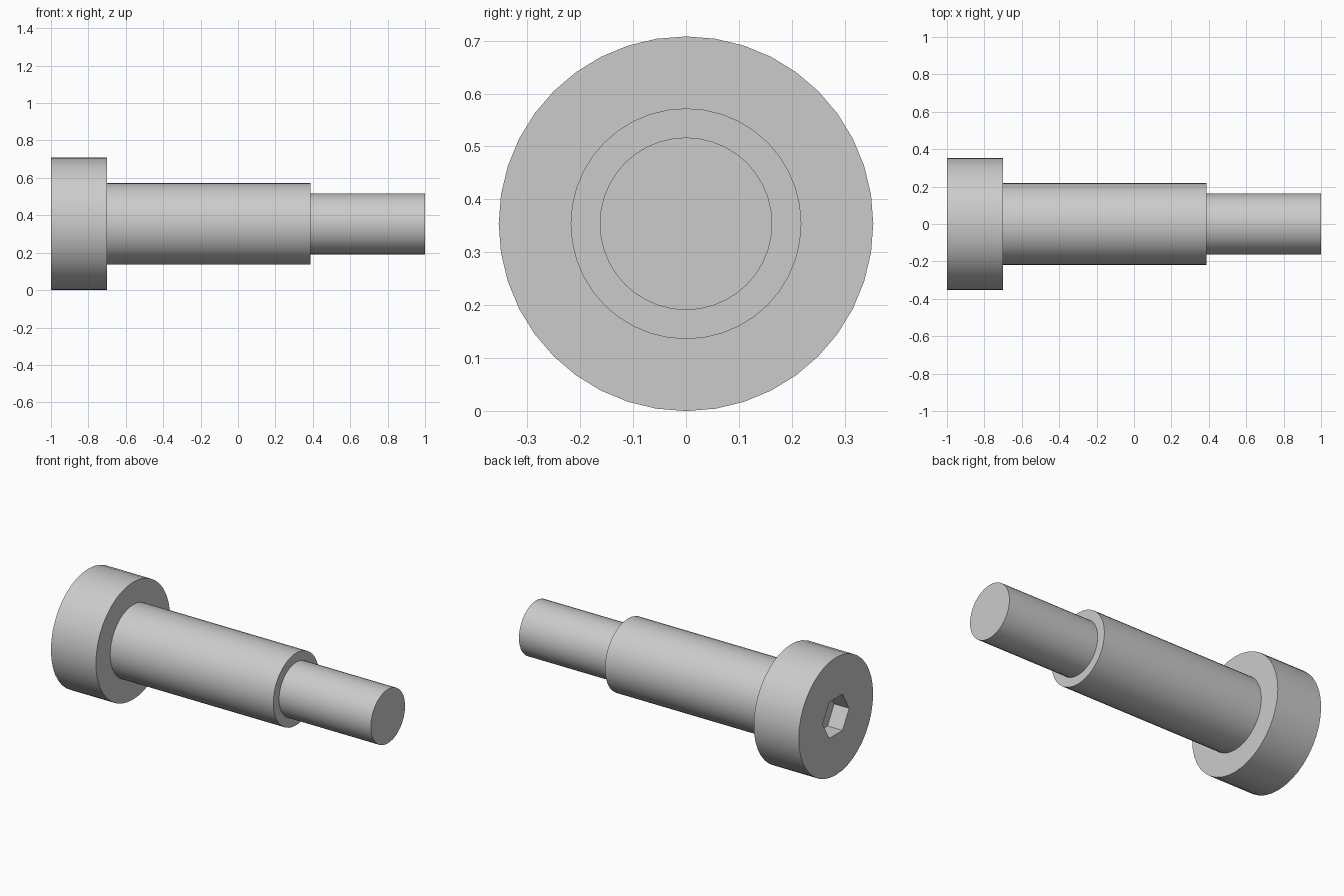
import bpy
import bmesh
from math import cos, sin, pi, radians

cube = bpy.data.objects.get("Cube")
if cube:
    bpy.data.objects.remove(cube, do_unlink=True)

# Main dimensions
HEAD_R, SHOULDER_R, END_R = 0.354, 0.218, 0.163
HEAD_X, SHOULDER_X = -0.70, 0.388
SOCKET_R, SOCKET_DEPTH = 0.126, 0.1
SIDES = 40

steel = bpy.data.materials.new("grey_steel")
steel.use_nodes = True
grey = (0.6, 0.6, 0.6, 1)
steel.diffuse_color = grey
steel.node_tree.nodes["Principled BSDF"].inputs["Base Color"].default_value = grey

bm = bmesh.new()


def ring(x, radius, sides=SIDES):
    """Closed loop of vertices around the long axis."""
    return [bm.verts.new((x, radius * cos(2 * pi * i / sides),
                          HEAD_R + radius * sin(2 * pi * i / sides)))
            for i in range(sides)]


def wall(a, b):
    """Quads joining two loops of equal size."""
    n = len(a)
    for i in range(n):
        bm.faces.new((a[i], a[(i + 1) % n], b[(i + 1) % n], b[i]))


def loop_edges(loop):
    return [bm.edges.get((v, loop[i - 1])) for i, v in enumerate(loop)]


# Head, shoulder and narrow end as one stepped turning
profile = [(-1, HEAD_R), (HEAD_X, HEAD_R), (HEAD_X, SHOULDER_R),
           (SHOULDER_X, SHOULDER_R), (SHOULDER_X, END_R), (1, END_R)]
rings = [ring(x, r) for x, r in profile]
for a, b in zip(rings, rings[1:]):
    wall(a, b)
bm.faces.new(rings[-1])

# Hexagonal socket sunk into the head
mouth = ring(-1, SOCKET_R, 6)
floor = ring(-1 + SOCKET_DEPTH, SOCKET_R, 6)
wall(mouth, floor)
bm.faces.new(floor)

# Head face around the socket
bmesh.ops.triangle_fill(bm, use_beauty=True, normal=(-1, 0, 0),
                        edges=loop_edges(rings[0]) + loop_edges(mouth))
bmesh.ops.recalc_face_normals(bm, faces=bm.faces)

mesh = bpy.data.meshes.new("shoulder_bolt")
bm.to_mesh(mesh)
bm.free()
mesh.materials.append(steel)
bolt = bpy.data.objects.new("shoulder_bolt", mesh)
bpy.context.collection.objects.link(bolt)

# Smooth round sides, crisp steps
bpy.ops.object.select_all(action='DESELECT')
bolt.select_set(True)
bpy.context.view_layer.objects.active = bolt
bpy.ops.object.shade_smooth_by_angle(angle=radians(30))
